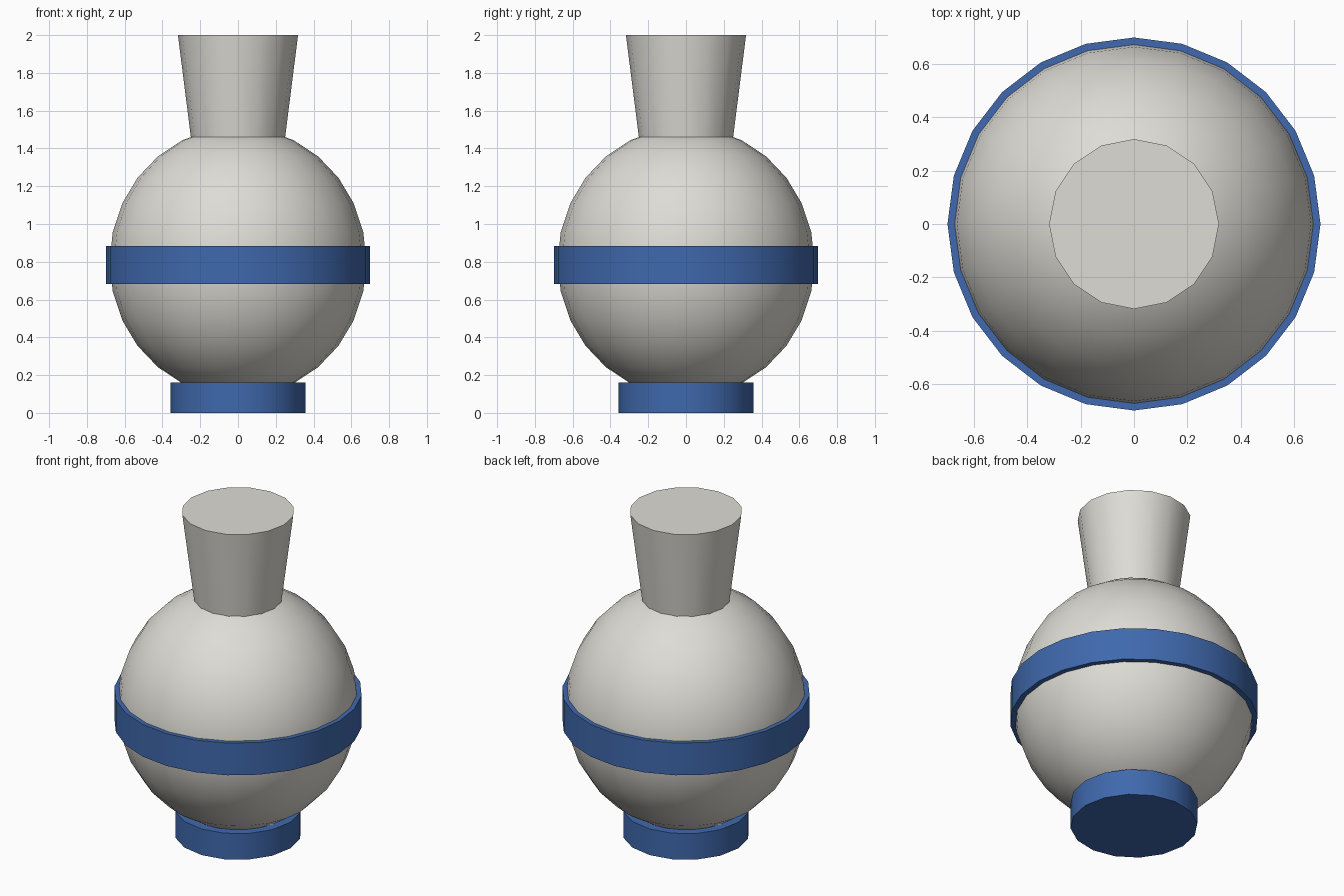
import bpy
import math

cube = bpy.data.objects.get("Cube")
if cube:
    bpy.data.objects.remove(cube, do_unlink=True)


def make_material(name, color):
    mat = bpy.data.materials.new(name)
    mat.use_nodes = True
    mat.diffuse_color = (*color, 1)
    mat.node_tree.nodes["Principled BSDF"].inputs["Base Color"].default_value = (*color, 1)
    return mat


def finish(name, mat):
    obj = bpy.context.object
    obj.name = obj.data.name = name
    obj.data.materials.append(mat)
    bpy.ops.object.shade_smooth_by_angle(angle=math.radians(35))
    return obj


def frustum(name, mat, sides, bottom, top, r_bottom, r_top):
    bpy.ops.mesh.primitive_cone_add(
        vertices=sides, radius1=r_bottom, radius2=r_top,
        depth=top - bottom, location=(0, 0, (top + bottom) / 2))
    return finish(name, mat)


ivory = make_material("warm light grey", (0.73, 0.715, 0.665))
blue = make_material("glaze blue", (0.05, 0.14, 0.42))

# Round body, slightly taller than wide
bpy.ops.mesh.primitive_uv_sphere_add(segments=24, ring_count=14, radius=0.68, location=(0, 0, 0.8))
bpy.context.object.scale.z = 1.05
bpy.ops.object.transform_apply(location=False, rotation=False, scale=True)
finish("body", ivory)

# Flared neck, belly band and foot
frustum("neck", ivory, 16, 1.4, 2.0, 0.242, 0.318)
frustum("belly_band", blue, 24, 0.683, 0.883, 0.698, 0.698)
frustum("foot", blue, 16, 0.0, 0.162, 0.358, 0.358)
